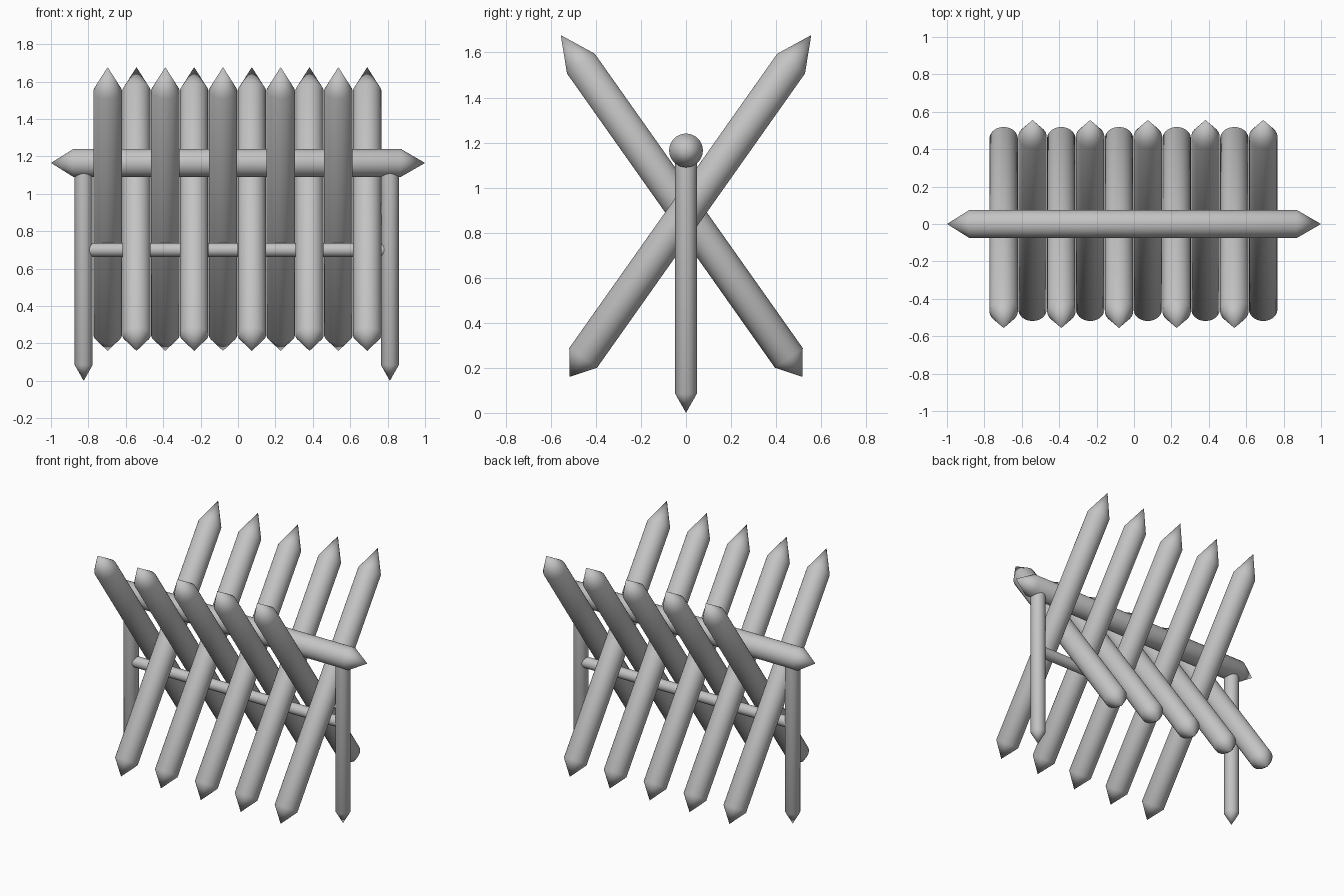
import bpy, bmesh, math
from mathutils import Vector

cube = bpy.data.objects.get("Cube")
if cube:
    bpy.data.objects.remove(cube)

grey = bpy.data.materials.new("plain grey")
grey.use_nodes = True
COLOUR = (0.55, 0.55, 0.55, 1)
grey.diffuse_color = COLOUR
grey.node_tree.nodes["Principled BSDF"].inputs["Base Color"].default_value = COLOUR


def pole(name, start, end, radius, start_tip=0, end_tip=0, sides=32):
    """Round pole from start to end; tip lengths sharpen either end."""
    start, end = Vector(start), Vector(end)
    axis = (end - start).normalized()
    side = axis.orthogonal().normalized()
    across = axis.cross(side)
    bm = bmesh.new()

    def ring(centre):
        angles = [math.tau * i / sides for i in range(sides)]
        return [bm.verts.new(centre + radius * (math.cos(a) * side + math.sin(a) * across))
                for a in angles]

    low, high = ring(start + axis * start_tip), ring(end - axis * end_tip)
    for i in range(sides):
        j = (i + 1) % sides
        bm.faces.new((low[i], low[j], high[j], high[i]))
    for loop, point, tip in ((low, start, start_tip), (high, end, end_tip)):
        if tip:
            apex = bm.verts.new(point)
            for i in range(sides):
                bm.faces.new((loop[i], loop[(i + 1) % sides], apex))
        else:
            bm.faces.new(loop)
    bmesh.ops.recalc_face_normals(bm, faces=bm.faces)
    mesh = bpy.data.meshes.new(name)
    bm.to_mesh(mesh)
    bm.free()
    mesh.materials.append(grey)
    obj = bpy.data.objects.new(name, mesh)
    bpy.context.collection.objects.link(obj)
    bpy.ops.object.select_all(action='DESELECT')
    obj.select_set(True)
    bpy.context.view_layer.objects.active = obj
    bpy.ops.object.shade_smooth_by_angle(angle=math.radians(45))


# Crossed stakes, leaning alternately forward and back
for i in range(10):
    x = -0.697 + i * 0.1542
    lean = -1 if i % 2 == 0 else 1
    pole(f"stake_{i + 1}", (x, -lean * 0.516, 0.16), (x, lean * 0.556, 1.677),
         0.076, start_tip=0.103, end_tip=0.155)

# Top rail, sharpened at both ends
pole("top_rail", (-1, 0, 1.165), (1, 0, 1.165), 0.075, 0.12, 0.13)

# Thin lower rail between the posts
pole("lower_rail", (-0.81, 0, 0.70), (0.80, 0, 0.70), 0.037)

# Pointed end posts
for name, x in (("right_post", -0.825), ("left_post", 0.812)):
    pole(name, (x, 0, 0), (x, 0, 1.13), 0.048, start_tip=0.085)
